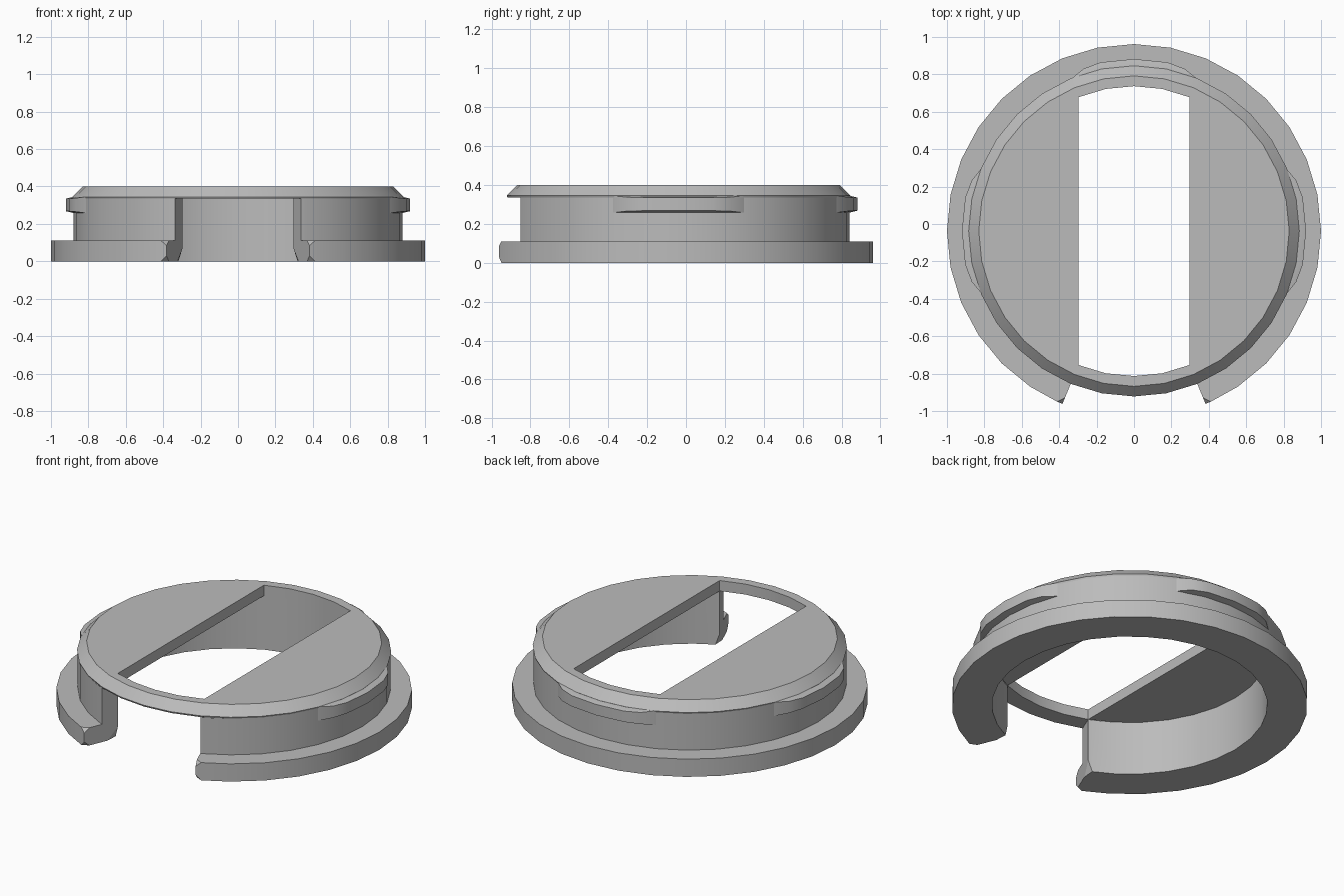
import bpy, bmesh, math

if "Cube" in bpy.data.objects:
    bpy.data.objects.remove(bpy.data.objects["Cube"])

CY = -0.038          # circle centre in y
N = 32               # sides of every ring
STEP = 2 * math.pi / N
RI, RW = 0.775, 0.88  # inner and outer wall radius
ZL = 0.335           # underside of the lid

grey = bpy.data.materials.new("grey plastic")
grey.diffuse_color = (0.5, 0.5, 0.5, 1)
grey.use_nodes = True
grey.node_tree.nodes["Principled BSDF"].inputs["Base Color"].default_value = grey.diffuse_color


def polar(r, a, z):
    """Angle a is measured from the back (+y) towards +x."""
    return (r * math.sin(a), r * math.cos(a) + CY, z)


def add_ring(bm, a, profile):
    return [bm.verts.new(polar(r, a, z)) for r, z in profile]


def finish(bm, name):
    bmesh.ops.remove_doubles(bm, verts=bm.verts, dist=1e-5)
    bmesh.ops.recalc_face_normals(bm, faces=bm.faces)
    mesh = bpy.data.meshes.new(name)
    bm.to_mesh(mesh)
    bm.free()
    mesh.materials.append(grey)
    ob = bpy.data.objects.new(name, mesh)
    bpy.context.collection.objects.link(ob)
    bpy.ops.object.select_all(action='DESELECT')
    ob.select_set(True)
    bpy.context.view_layer.objects.active = ob
    bpy.ops.object.shade_smooth_by_angle(angle=math.radians(25))
    return ob


def loft(bm, rings, skip=()):
    """Join neighbouring rings; skip lists profile edges left open."""
    n = len(rings[0])
    for a, b in zip(rings, rings[1:]):
        for i in range(n):
            j = (i + 1) % n
            if i not in skip:
                bm.faces.new((a[i], a[j], b[j], b[i]))


# Wall with flange: a C shape open at the front, its end corners cut off
full = [(RI, ZL), (RI, 0), (RI, 0), (1, 0), (1, 0),
        (1, 0.11), (1, 0.11), (RW, 0.11), (RW, ZL)]
cut = [(RI, ZL), (RI, 0.07), (0.845, 0), (0.965, 0), (1, 0.03),
       (1, 0.085), (0.965, 0.11), (RW, 0.11), (RW, ZL)]
end = math.pi - 2 * STEP
inset = end - math.radians(1.8)
bm = bmesh.new()
angles = [-inset] + [i * STEP for i in range(-13, 14)] + [inset]
rings = [add_ring(bm, -end, cut)]
rings += [add_ring(bm, a, full) for a in angles]
rings += [add_ring(bm, end, cut)]
loft(bm, rings, skip=(8,))
bm.faces.new(rings[0])
bm.faces.new(rings[-1])
finish(bm, "wall_and_flange")

# Lid: bevelled disc with a long slot across it
bm = bmesh.new()
section = [(RI, ZL), (RW, ZL), (0.884, 0.345), (0.83, 0.4), (RI, 0.4)]
rings = [add_ring(bm, i * STEP, section) for i in range(N)]
for i in range(N):
    a, b = rings[i], rings[(i + 1) % N]
    front_gap = 14 <= i < 18
    slot_end = front_gap or i < 2 or i >= 30
    for k in range(5):
        if (k == 0 and not front_gap) or (k == 4 and not slot_end):
            continue
        j = (k + 1) % 5
        bm.faces.new((a[k], a[j], b[j], b[k]))
for first, last in ((2, 14), (18, 30)):
    side = rings[first:last + 1]
    bm.faces.new([r[4] for r in side])                # top plate
    bm.faces.new([r[0] for r in side])                # underside
    a, b = side[0], side[-1]
    bm.faces.new((a[0], a[4], b[4], b[0]))            # slot edge
finish(bm, "slotted_lid")

# Three snap ridges under the rim: left, back and right
for name, mid in (("left", -math.pi / 2), ("back", 0), ("right", math.pi / 2)):
    bm = bmesh.new()
    rings = []
    for deg, r in ((-22.5, 0.88), (-17.3, 0.909), (-11.25, 0.92), (0, 0.92),
                   (11.25, 0.92), (17.3, 0.909), (22.5, 0.88)):
        t = (r - 0.88) / 0.04
        prof = [(0.86, 0.345), (0.882, 0.345), (r, 0.345 - 0.01 * t),
                (r, 0.258 + 0.01 * t), (0.86, 0.254)]
        rings.append(add_ring(bm, mid + math.radians(deg), prof))
    loft(bm, rings)
    bm.faces.new(rings[0])
    bm.faces.new(rings[-1])
    finish(bm, name + "_snap_ridge")
